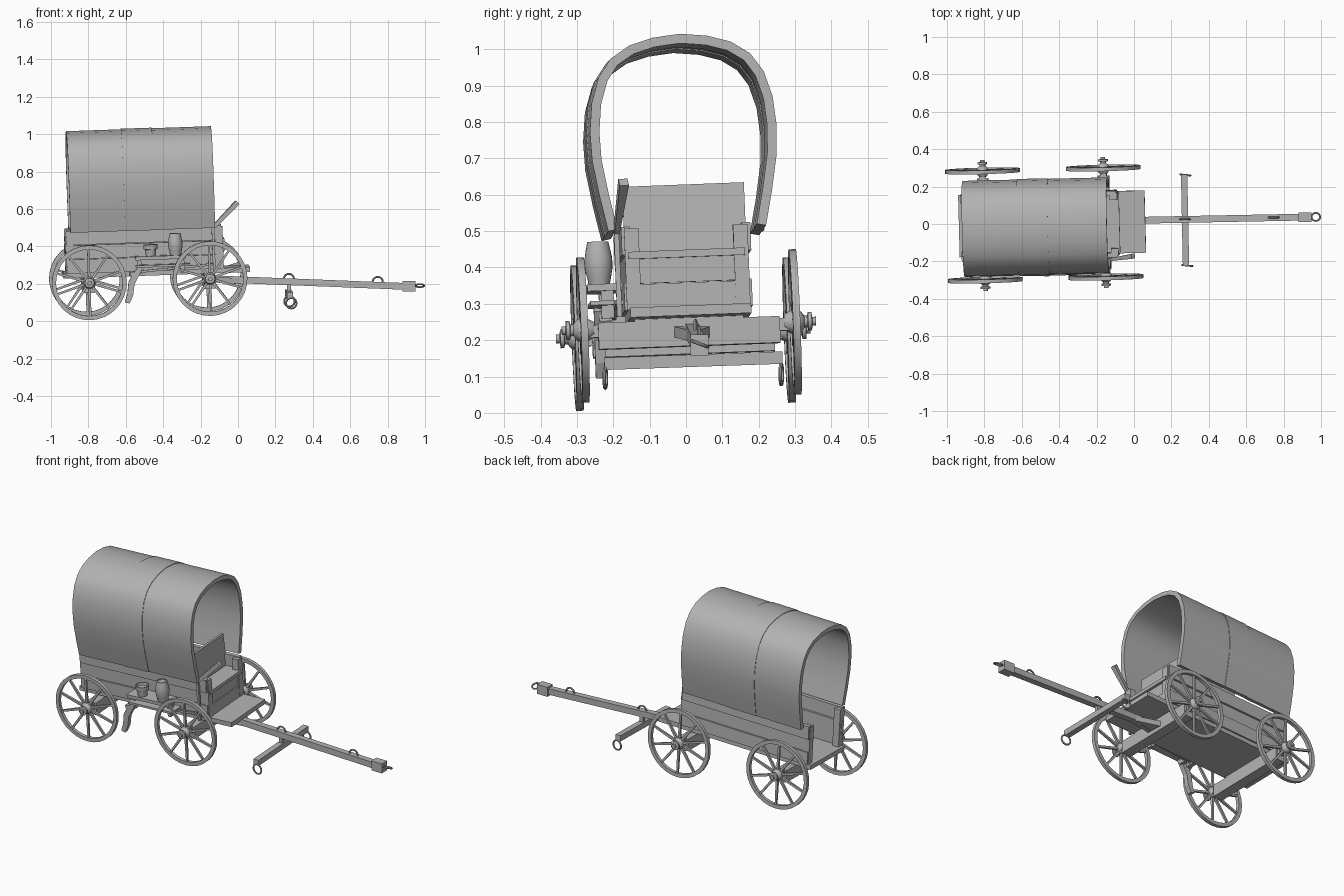
import bpy, bmesh, math
from mathutils import Matrix, Vector

if "Cube" in bpy.data.objects:
    bpy.data.objects.remove(bpy.data.objects["Cube"])

wood = bpy.data.materials.new("plain_grey")
wood.diffuse_color = (0.45, 0.45, 0.45, 1)
wood.use_nodes = True
wood.node_tree.nodes["Principled BSDF"].inputs["Base Color"].default_value = wood.diffuse_color

# The wagon leans slightly: small yaw, pitch and roll about the middle of the axles
P = Vector((-0.48, 0.003, 0.228))
TILT = (Matrix.Translation(P) @ Matrix.Rotation(math.radians(1.4), 4, 'Z')
        @ Matrix.Rotation(math.radians(-2.0), 4, 'Y')
        @ Matrix.Rotation(math.radians(2.2), 4, 'X') @ Matrix.Translation(-P))
FLAT = Matrix.Identity(4)


def finish(name, bm, mat=TILT, smooth=False):
    bmesh.ops.recalc_face_normals(bm, faces=bm.faces)
    bm.transform(mat)
    me = bpy.data.meshes.new(name)
    bm.to_mesh(me)
    bm.free()
    me.materials.append(wood)
    ob = bpy.data.objects.new(name, me)
    bpy.context.collection.objects.link(ob)
    if smooth:
        bpy.ops.object.select_all(action='DESELECT')
        ob.select_set(True)
        bpy.context.view_layer.objects.active = ob
        bpy.ops.object.shade_smooth_by_angle(angle=math.radians(35))
    return ob


def box(name, x, y, z, mat=TILT):
    bm = bmesh.new()
    c = Vector(((x[0] + x[1]) / 2, (y[0] + y[1]) / 2, (z[0] + z[1]) / 2))
    s = Matrix.Diagonal((x[1] - x[0], y[1] - y[0], z[1] - z[0], 1))
    bmesh.ops.create_cube(bm, size=1, matrix=Matrix.Translation(c) @ s)
    return finish(name, bm, mat)


def add_bar(bm, a, b, w, h, w2=None, h2=None):
    """Four-sided bar from a to b, w across and h high, optionally tapering."""
    a, b = Vector(a), Vector(b)
    d = (b - a).normalized()
    up = Vector((0, 0, 1)) if abs(d.z) < 0.99 else Vector((1, 0, 0))
    side = d.cross(up).normalized()
    up = side.cross(d)
    ends = []
    for p, ww, hh in ((a, w, h), (b, w2 or w, h2 or h)):
        ends.append([bm.verts.new(p + side * (i * ww / 2) + up * (j * hh / 2))
                     for i, j in ((-1, -1), (1, -1), (1, 1), (-1, 1))])
    bm.faces.new(ends[0])
    bm.faces.new(ends[1][::-1])
    for i in range(4):
        j = (i + 1) % 4
        bm.faces.new((ends[0][i], ends[0][j], ends[1][j], ends[1][i]))


def bar(name, a, b, w, h, mat=TILT, w2=None, h2=None):
    bm = bmesh.new()
    add_bar(bm, a, b, w, h, w2, h2)
    return finish(name, bm, mat)


def add_lathe(bm, profile, center, axis, n, closed=False):
    """Spin (radius, height) points round an axis; closed joins last to first."""
    rot = Vector((0, 0, 1)).rotation_difference(Vector(axis)).to_matrix()
    rings = [[bm.verts.new(Vector(center) + rot @ Vector(
        (r * math.cos(2 * math.pi * i / n), r * math.sin(2 * math.pi * i / n), h)))
        for i in range(n)] for r, h in profile]
    pairs = list(zip(rings, rings[1:]))
    if closed:
        pairs.append((rings[-1], rings[0]))
    else:
        bm.faces.new(rings[0])
        bm.faces.new(rings[-1])
    for p, q in pairs:
        for i in range(n):
            j = (i + 1) % n
            bm.faces.new((p[i], p[j], q[j], q[i]))


def lathe(name, profile, center, axis=(0, 0, 1), n=20, mat=TILT, closed=False):
    bm = bmesh.new()
    add_lathe(bm, profile, center, axis, n, closed)
    return finish(name, bm, mat, True)


def ring(name, center, axis, r, t=0.005):
    prof = [(r + t * math.cos(k * math.pi / 4), t * math.sin(k * math.pi / 4)) for k in range(8)]
    return lathe(name, prof, center, axis, 20, FLAT, True)


def extrude_y(name, pts, y0, y1):
    bm = bmesh.new()
    f = bm.faces.new([bm.verts.new((x, y0, z)) for x, z in pts])
    new = bmesh.ops.extrude_face_region(bm, geom=[f])["geom"]
    bmesh.ops.translate(bm, vec=(0, y1 - y0, 0),
                        verts=[v for v in new if isinstance(v, bmesh.types.BMVert)])
    return finish(name, bm)


# Wheels: rim, spokes and stepped hub
def wheel(name, x, side):
    c = Vector((x, side * 0.292, 0.228))
    ax = (0, side, 0)
    bm = bmesh.new()
    add_lathe(bm, [(0.178, -0.01), (0.2, -0.01), (0.2, 0.01), (0.178, 0.01)], c, ax, 32, True)
    for k in range(10):
        a = math.radians(36 * k + 18)
        d = Vector((math.cos(a), 0, math.sin(a)))
        add_bar(bm, c + d * 0.02, c + d * 0.182, 0.014, 0.014, 0.011, 0.011)
    add_lathe(bm, [(0.022, -0.03), (0.03, -0.015), (0.034, 0.0), (0.03, 0.015), (0.022, 0.022),
                   (0.016, 0.026), (0.016, 0.034), (0.026, 0.036), (0.026, 0.046),
                   (0.012, 0.048), (0.012, 0.058)], c, ax, 12)
    finish(name, bm, TILT, True)


for label, x in (("rear", -0.803), ("front", -0.157)):
    for side in (-1, 1):
        wheel(f"{label}_wheel_{'left' if side > 0 else 'right'}", x, side)
    box(label + "_axle", (x - 0.03, x + 0.03), (-0.25, 0.25), (0.172, 0.245))
    box(label + "_axle_shaft", (x - 0.018, x + 0.018), (-0.285, 0.285), (0.205, 0.24))
    box(label + "_bolster", (x - 0.03, x + 0.03), (-0.15, 0.15), (0.24, 0.256))

# Wagon bed and lapped side planks
box("floor", (-0.935, 0.062), (-0.165, 0.168), (0.25, 0.277))
for s, label in ((-1, "right"), (1, "left")):
    for k, (z0, z1, y0, y1, x0) in enumerate(((0.275, 0.35, 0.152, 0.176, -0.915),
                                              (0.352, 0.425, 0.146, 0.17, -0.92),
                                              (0.428, 0.505, 0.154, 0.178, -0.915))):
        box(f"side_plank_{label}_{k + 1}", (x0, -0.085),
            sorted((s * y0, s * y1)), (z0, z1))
    for x in (-0.9, -0.1):
        box(f"corner_post_{label}", (x - 0.018, x + 0.022),
            sorted((s * 0.13, s * 0.17)), (0.275, 0.5))

# Driver's bench
box("seat", (-0.2, -0.07), (-0.16, 0.16), (0.415, 0.435))
box("seat_front_lower", (-0.1, -0.08), (-0.135, 0.135), (0.275, 0.345))
box("seat_front_upper", (-0.105, -0.085), (-0.135, 0.135), (0.347, 0.416))
bar("seat_back", (-0.185, 0, 0.43), (-0.2, 0, 0.618), 0.335, 0.016)

# Canvas cover: three arched sections of equal outline
HALF = [(0.217, 0.495), (0.237, 0.59), (0.254, 0.69), (0.257, 0.77), (0.249, 0.85), (0.227, 0.92),
        (0.192, 0.97), (0.14, 1.004), (0.075, 1.023), (0.0, 1.031)]
OUT = HALF + [(-y, z) for y, z in HALF[-2::-1]]


def canopy(name, x0, x1, grow):
    bm = bmesh.new()
    loops = []
    for x in (x0, x1):
        for f in (grow, grow - 0.026):
            row = []
            for i, (y, z) in enumerate(OUT):
                a, b = OUT[max(i - 1, 0)], OUT[min(i + 1, len(OUT) - 1)]
                n = Vector((b[1] - a[1], a[0] - b[0])).normalized()
                row.append(bm.verts.new((x, 0.005 + y + n.x * f, z + n.y * f)))
            loops.append(row)
    o0, i0, o1, i1 = loops
    for p, q in ((o0, o1), (i0, i1), (o0, i0), (o1, i1)):
        for k in range(len(OUT) - 1):
            bm.faces.new((p[k], p[k + 1], q[k + 1], q[k]))
    for k in (0, -1):
        bm.faces.new((o0[k], o1[k], i1[k], i0[k]))
    finish(name, bm, TILT, True)


canopy("canopy_rear", -0.893, -0.6, 0.0)
canopy("canopy_middle", -0.6, -0.435, 0.003)
canopy("canopy_front", -0.435, -0.118, 0.0)

# Side shelf with barrel and bucket
box("shelf", (-0.55, -0.28), (-0.272, -0.165), (0.338, 0.357))
box("shelf_rail", (-0.55, -0.26), (-0.265, -0.165), (0.298, 0.31))
for x in (-0.53, -0.3):
    box("shelf_bracket", (x - 0.01, x + 0.01), (-0.235, -0.2), (0.262, 0.34))
lathe("barrel", [(0.029, 0), (0.034, 0.025), (0.038, 0.045), (0.038, 0.072), (0.034, 0.095),
                 (0.029, 0.118), (0.024, 0.118), (0.024, 0.112)], (-0.335, -0.237, 0.357))
lathe("bucket", [(0.026, 0), (0.03, 0.035), (0.037, 0.037), (0.038, 0.062),
                 (0.033, 0.062), (0.031, 0.045)], (-0.468, -0.237, 0.357))

# Brake: curved shoe arm, cross rod and hand lever
extrude_y("brake_shoe", [(-0.53, 0.31), (-0.565, 0.27), (-0.592, 0.22), (-0.6, 0.16), (-0.615, 0.115),
                         (-0.59, 0.108), (-0.57, 0.15), (-0.56, 0.21), (-0.515, 0.29)], -0.25, -0.222)
bar("brake_beam", (-0.57, -0.245, 0.265), (-0.57, 0.15, 0.265), 0.025, 0.02)
bar("brake_rod", (-0.58, -0.195, 0.27), (-0.14, -0.195, 0.3), 0.012, 0.012)
bar("brake_post", (-0.13, -0.19, 0.26), (-0.13, -0.19, 0.5), 0.014, 0.014)
bar("brake_lever", (-0.135, -0.19, 0.49), (0.005, -0.168, 0.625), 0.014, 0.02, TILT, 0.026, 0.026)

# Draw pole with end block and rings
bar("draw_pole", (-0.17, 0.016, 0.228), (0.92, 0.037, 0.185), 0.036, 0.036, FLAT)
for y in (-0.03, 0.06):
    bar("pole_brace", (-0.17, y, 0.225), (0.03, 0.022, 0.212), 0.025, 0.03, FLAT)
box("pole_end_block", (0.88, 0.95), (0.012, 0.062), (0.158, 0.215), FLAT)
ring("pole_end_ring", (0.972, 0.038, 0.19), (0, 0.35, 0.94), 0.023)
ring("pole_ring_rear", (0.272, 0.026, 0.226), (0, 1, 0), 0.027)
ring("pole_ring_front", (0.747, 0.035, 0.21), (0, 1, 0), 0.027)

# Crossbar hung below the pole
bar("crossbar", (0.278, -0.225, 0.135), (0.268, 0.265, 0.152), 0.034, 0.034, FLAT)
box("crossbar_hanger", (0.262, 0.284), (0.015, 0.037), (0.15, 0.2), FLAT)
for y, z in ((-0.222, 0.096), (0.262, 0.106)):
    ring("crossbar_ring", (0.285 if y < 0 else 0.275, y, z), (0.1, 1, 0), 0.028)
